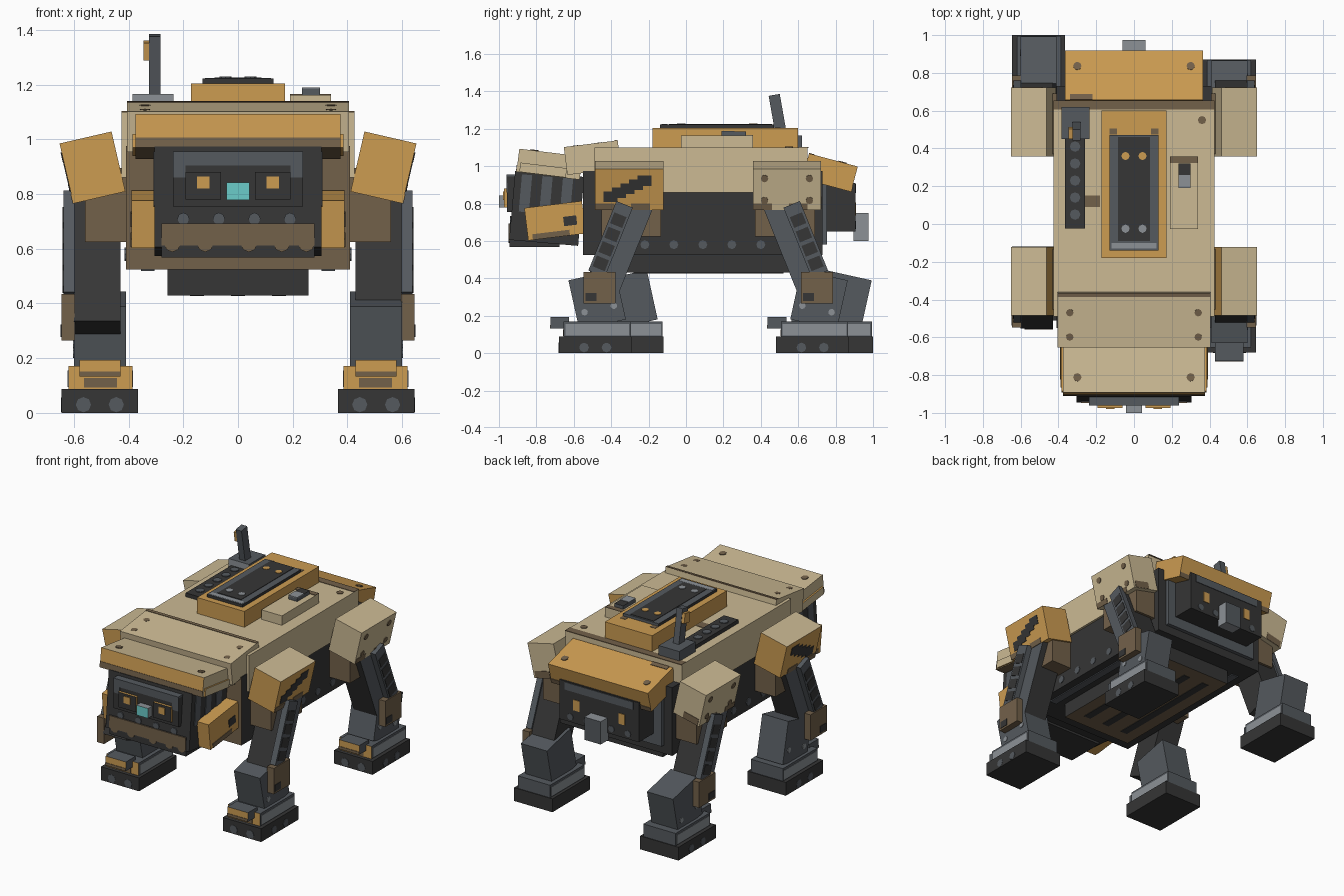
import bpy, bmesh
from math import radians
from mathutils import Euler, Vector

cube = bpy.data.objects.get("Cube")
if cube:
    bpy.data.objects.remove(cube, do_unlink=True)


def material(name, *srgb):
    linear = [c / 12.92 if c < 0.04 else ((c + 0.055) / 1.055) ** 2.4 for c in srgb]
    mat = bpy.data.materials.new(name)
    mat.use_nodes = True
    mat.diffuse_color = (*linear, 1)
    mat.node_tree.nodes["Principled BSDF"].inputs["Base Color"].default_value = (*linear, 1)
    return mat


tan = material("sand armour", 0.80, 0.73, 0.58)
orange = material("ochre armour", 0.80, 0.61, 0.32)
brown = material("worn brown", 0.45, 0.38, 0.29)
dark = material("dark metal", 0.21, 0.21, 0.21)
grey = material("steel grey", 0.33, 0.35, 0.37)
light = material("light steel", 0.55, 0.57, 0.59)
cyan = material("cyan lens", 0.42, 0.80, 0.79)

DIRECTIONS = {"left": (1, 0, 0), "right": (-1, 0, 0), "back": (0, 1, 0),
              "front": (0, -1, 0), "top": (0, 0, 1), "bottom": (0, 0, -1)}


def finish(name, bm, mat, centre, pitch, roll, offset, faces):
    """Turn a bmesh into a placed object; faces maps a direction to a colour."""
    mesh = bpy.data.meshes.new(name)
    mesh.materials.append(mat)
    for index, (side, colour) in enumerate(faces.items(), start=1):
        mesh.materials.append(colour)
        for face in bm.faces:
            if face.normal.dot(Vector(DIRECTIONS[side])) > 0.9:
                face.material_index = index
    bm.to_mesh(mesh)
    bm.free()
    obj = bpy.data.objects.new(name, mesh)
    turn = Euler((radians(pitch), radians(roll), 0))
    obj.rotation_euler = turn
    obj.location = Vector(centre) + turn.to_matrix() @ Vector(offset)
    bpy.context.scene.collection.objects.link(obj)


def box(name, mat, centre, size, pitch=0, roll=0, offset=(0, 0, 0), **faces):
    bm = bmesh.new()
    bmesh.ops.create_cube(bm, size=1)
    bmesh.ops.scale(bm, vec=size, verts=bm.verts)
    bm.normal_update()
    finish(name, bm, mat, centre, pitch, roll, offset, faces)


def stud(name, mat, centre, radius, axis, pitch=0, roll=0, offset=(0, 0, 0)):
    """Thin eight-sided painted disc facing along an axis."""
    bm = bmesh.new()
    bmesh.ops.create_cone(bm, cap_ends=True, segments=8, radius1=radius,
                          radius2=radius, depth=0.008)
    tilt = {"x": (0, radians(90), 0), "y": (radians(90), 0, 0), "z": (0, 0, 0)}[axis]
    bmesh.ops.rotate(bm, matrix=Euler(tilt).to_matrix(), verts=bm.verts)
    finish(name, bm, mat, centre, pitch, roll, offset, {})


# Body: dark hull, belly and sand upper shell
box("hull", dark, (0, 0.09, 0.75), (0.82, 1.28, 0.45), front=brown)
box("belly", dark, (0, 0.12, 0.48), (0.515, 0.98, 0.1), bottom=brown)
box("shell", tan, (0, 0.08, 0.98), (0.85, 1.14, 0.24))
box("shell_back_trim", brown, (0, 0.63, 1.1), (0.85, 0.05, 0.006))
box("shell_patch", brown, (-0.22, 0.12, 1.1), (0.08, 0.06, 0.006))
stud("shell_rivet", brown, (0.36, 0.55, 1.1), 0.022, "z")
for x in (-0.15, 0, 0.15):
    box("belly_stripe", dark, (x, 0.12, 0.43), (0.05, 0.8, 0.006))
for side in (-1, 1):
    box("belly_rail", grey, (side * 0.33, 0.1, 0.523), (0.05, 1, 0.008))
    for step in range(6):
        stud("hull_rivet", grey, (side * 0.41, -0.22 + step * 0.155, 0.58), 0.024, "x")

# Neck plate
neck = (0, -0.5, 1.045)
box("neck_plate", tan, neck, (0.81, 0.29, 0.15), pitch=7)
box("neck_trim", brown, neck, (0.81, 0.02, 0.006), pitch=7, offset=(0, 0.135, 0.075))
for x in (-0.34, 0.34):
    for y in (-0.09, 0.04):
        stud("neck_rivet", brown, neck, 0.02, "z", pitch=7, offset=(x, y, 0.072))

# Head with hood, ribs and jaw
head, hood = (0, -0.745, 0.774), (0, -0.73, 1.01)
box("head", dark, head, (0.61, 0.37, 0.37), pitch=-5)
box("hood", tan, hood, (0.75, 0.34, 0.125), pitch=-7, front=orange, bottom=brown)
box("hood_front_trim", brown, hood, (0.75, 0.006, 0.038), pitch=-7, offset=(0, -0.17, -0.043))
for side in (-1, 1):
    box("hood_edge", orange, hood, (0.02, 0.25, 0.05), pitch=-7,
        offset=(side * 0.375, -0.03, -0.035), left=tan, right=tan)
    stud("hood_rivet", brown, hood, 0.022, "z", pitch=-7, offset=(side * 0.3, -0.09, 0.063))
    for y in (-0.12, -0.01, 0.1):
        box("neck_rib", grey, head, (0.008, 0.055, 0.2), pitch=-5,
            offset=(side * 0.305, y, 0.07))
    cheek = (side * 0.335, -0.7, 0.708)
    box("cheek_guard", orange, cheek, (0.11, 0.31, 0.175), pitch=7)
    box("cheek_patch", dark, cheek, (0.006, 0.07, 0.05), pitch=7,
        offset=(side * 0.055, 0.08, -0.01))
    box("cheek_trim", brown, cheek, (0.006, 0.2, 0.03), pitch=7,
        offset=(side * 0.055, -0.03, -0.072))
box("jaw", dark, (0, -0.81, 0.63), (0.56, 0.265, 0.125))
box("jaw_paint", brown, (0, -0.944, 0.652), (0.56, 0.008, 0.08))
for x in (-0.24, -0.12, 0.04, 0.16, 0.25):
    stud("jaw_drip", brown, (x, -0.944, 0.618), 0.03, "y")
for x in (-0.2, -0.07, 0.06, 0.19):
    stud("jaw_rivet", grey, (x, -0.938, 0.71), 0.022, "y")

# Face: brow, eye blocks and nose lens
box("face_frame", dark, (0, -0.935, 0.85), (0.475, 0.045, 0.19), top=grey)
box("brow", grey, (0, -0.935, 0.93), (0.475, 0.052, 0.05))
for side in (-1, 1):
    box("brow_corner", grey, (side * 0.215, -0.958, 0.885), (0.045, 0.006, 0.05))
box("nose_lens", light, (0, -0.97, 0.81), (0.085, 0.06, 0.065), front=cyan)
for side in (-1, 1):
    eye_x = side * 0.127
    box("eye_block", orange, (eye_x, -0.963, 0.83), (0.13, 0.022, 0.1), front=dark)
    box("eye", orange, (eye_x, -0.975, 0.842), (0.045, 0.008, 0.045))

# Rear: sloped hood, vent block, tail box and lamps
rear = (0, 0.77, 0.965)
box("rear_hood", orange, rear, (0.73, 0.27, 0.14), pitch=-15)
box("rear_hood_trim", brown, rear, (0.73, 0.006, 0.03), pitch=-15, offset=(0, 0.135, -0.055))
box("rear_panel", grey, (0, 0.74, 0.77), (0.7, 0.03, 0.38))
box("rear_block", dark, (0, 0.825, 0.78), (0.58, 0.16, 0.26))
box("rear_block_band", grey, (0, 0.905, 0.88), (0.5, 0.008, 0.05))
box("tail_box", light, (0, 0.935, 0.675), (0.12, 0.08, 0.15), back=grey)
for side in (-1, 1):
    box("rear_lamp", orange, (side * 0.165, 0.905, 0.77), (0.045, 0.008, 0.07))
    stud("rear_hood_rivet", brown, rear, 0.022, "z", pitch=-15, offset=(side * 0.3, 0.05, 0.07))
    for x in (0.09, 0.21):
        stud("rear_rivet", grey, (side * x, 0.905, 0.685), 0.022, "y")
box("rear_hood_wear", brown, rear, (0.12, 0.03, 0.006), pitch=-15, offset=(-0.28, -0.12, 0.07))

# Roof hatch
box("hatch_frame", orange, (0, 0.21, 1.15), (0.345, 0.78, 0.11))
box("hatch", grey, (0, 0.165, 1.213), (0.26, 0.61, 0.02), front=dark, left=dark, right=dark)
box("hatch_panel", dark, (0, 0.185, 1.222), (0.17, 0.55, 0.008))
box("hatch_lip", light, (0, -0.115, 1.221), (0.24, 0.03, 0.006))
for side in (-1, 1):
    stud("hatch_lamp", orange, (side * 0.045, 0.36, 1.225), 0.022, "z")
    stud("hatch_bolt", light, (side * 0.045, -0.025, 1.225), 0.022, "z")
    box("hatch_patch", brown, (side * 0.11, 0.49, 1.204), (0.04, 0.03, 0.006))

# Roof rail, antenna and equipment box
box("roof_rail", dark, (-0.312, 0.22, 1.11), (0.105, 0.49, 0.03))
for step in range(5):
    stud("rail_hole", grey, (-0.312, 0.05 + step * 0.09, 1.126), 0.028, "z")
box("antenna_base", grey, (-0.31, 0.535, 1.13), (0.15, 0.17, 0.07), front=light)
antenna = (-0.305, 0.492, 1.265)
box("antenna", grey, antenna, (0.042, 0.06, 0.235), pitch=10)
box("antenna_lamp", orange, antenna, (0.022, 0.055, 0.065), pitch=10, offset=(-0.03, 0, 0.06))
box("equipment_box", tan, (0.265, 0.165, 1.13), (0.15, 0.385, 0.065))
box("equipment_trim", brown, (0.265, 0.34, 1.163), (0.15, 0.035, 0.006))
box("equipment_lens", grey, (0.267, 0.255, 1.172), (0.065, 0.13, 0.028), top=dark)
box("equipment_glass", light, (0.267, 0.225, 1.186), (0.065, 0.07, 0.006))


def leg(label, side, lean, hip_y, foot_y, armour):
    """One leg; lean is -1 for a front leg and 1 for a rear leg."""
    x = side * 0.515
    outer = "left" if side > 0 else "right"
    # Hip mount and tilted shoulder armour
    box(label + "_hip_mount", brown, (side * 0.485, hip_y - lean * 0.01, 0.76),
        (0.15, 0.32, 0.27))
    shoulder = (side * 0.532, hip_y, 0.897)
    tilt = dict(roll=side * 13)
    box(label + "_shoulder", armour, shoulder, (0.195, 0.365, 0.225), top=tan, **tilt)
    face = side * 0.0975
    if armour == orange:
        for step in range(5):
            box(label + "_camouflage", dark, shoulder, (0.006, 0.075, 0.058),
                offset=(face, -0.1 + step * 0.045, -0.04 + step * 0.022), **tilt)
    else:
        box(label + "_shoulder_drip", brown, shoulder, (0.11, 0.006, 0.045),
            offset=(side * 0.03, 0.1825, -0.088), **tilt)
        for y in (-0.12, 0.12):
            for z in (-0.06, 0.06):
                stud(label + "_shoulder_rivet", brown, shoulder, 0.02, "x",
                     offset=(face, y, z), **tilt)
    for y in (-0.13, 0.06):
        box(label + "_shoulder_wear", brown, shoulder, (0.006, 0.1, 0.035),
            offset=(face, y, -0.095), **tilt)
    # Upper leg with slotted outer cover
    thigh = (x, hip_y + lean * 0.06, 0.56)
    box(label + "_thigh", dark, thigh, (0.17, 0.185, 0.56), pitch=lean * 22, **{outer: grey})
    cover = dict(pitch=lean * 22)
    cover_centre = (side * 0.618, hip_y + lean * 0.1, 0.61)
    box(label + "_cover", grey, cover_centre, (0.04, 0.095, 0.4), **cover)
    for step in range(4):
        box(label + "_slot", dark, cover_centre, (0.006, 0.07, 0.062),
            offset=(side * 0.02, 0, -0.14 + step * 0.083), **cover)
    # Lower leg and knee pad
    shin = (side * 0.505, foot_y + 0.022 + lean * 0.012, 0.285)
    box(label + "_shin", grey, shin, (0.19, 0.255, 0.27), pitch=lean * -12.5)
    for y in (-0.08, 0.08):
        stud(label + "_shin_rivet", light, shin, 0.018, "x", pitch=lean * -12.5,
             offset=(side * 0.095, y, -0.05))
    knee = (side * 0.62, hip_y + lean * 0.16, 0.35)
    box(label + "_knee_pad", brown, knee, (0.05, 0.17, 0.17))
    box(label + "_knee_patch", dark, knee, (0.006, 0.06, 0.045),
        offset=(side * 0.025, -0.045, -0.05))
    # Foot: ankle plate, toe and sole
    box(label + "_ankle", grey, (side * 0.503, foot_y + 0.01, 0.128),
        (0.235, 0.36, 0.085), front=orange)
    box(label + "_ankle_band", light, (side * 0.503, foot_y + 0.01, 0.125),
        (0.24, 0.34, 0.06))
    box(label + "_ankle_wear", brown, (side * 0.503, foot_y - 0.17, 0.11),
        (0.12, 0.006, 0.035))
    box(label + "_toe", grey, (side * 0.505, foot_y - 0.19, 0.163),
        (0.15, 0.1, 0.06), front=orange)
    box(label + "_toe_wear", brown, (side * 0.505, foot_y - 0.24, 0.142), (0.15, 0.006, 0.018))
    box(label + "_sole", dark, (side * 0.505, foot_y, 0.044), (0.28, 0.39, 0.088))
    for spread in (-0.06, 0.06):
        stud(label + "_sole_stud", grey, (side * 0.505 + spread, foot_y - 0.193, 0.03), 0.028, "y")
        stud(label + "_side_stud", grey, (side * 0.643, foot_y + spread, 0.03), 0.026, "x")


# Four legs in a walking stance
leg("front_left", 1, -1, -0.303, -0.485, orange)
leg("front_right", -1, -1, -0.303, -0.315, orange)
leg("rear_left", 1, 1, 0.54, 0.677, tan)
leg("rear_right", -1, 1, 0.54, 0.805, tan)
